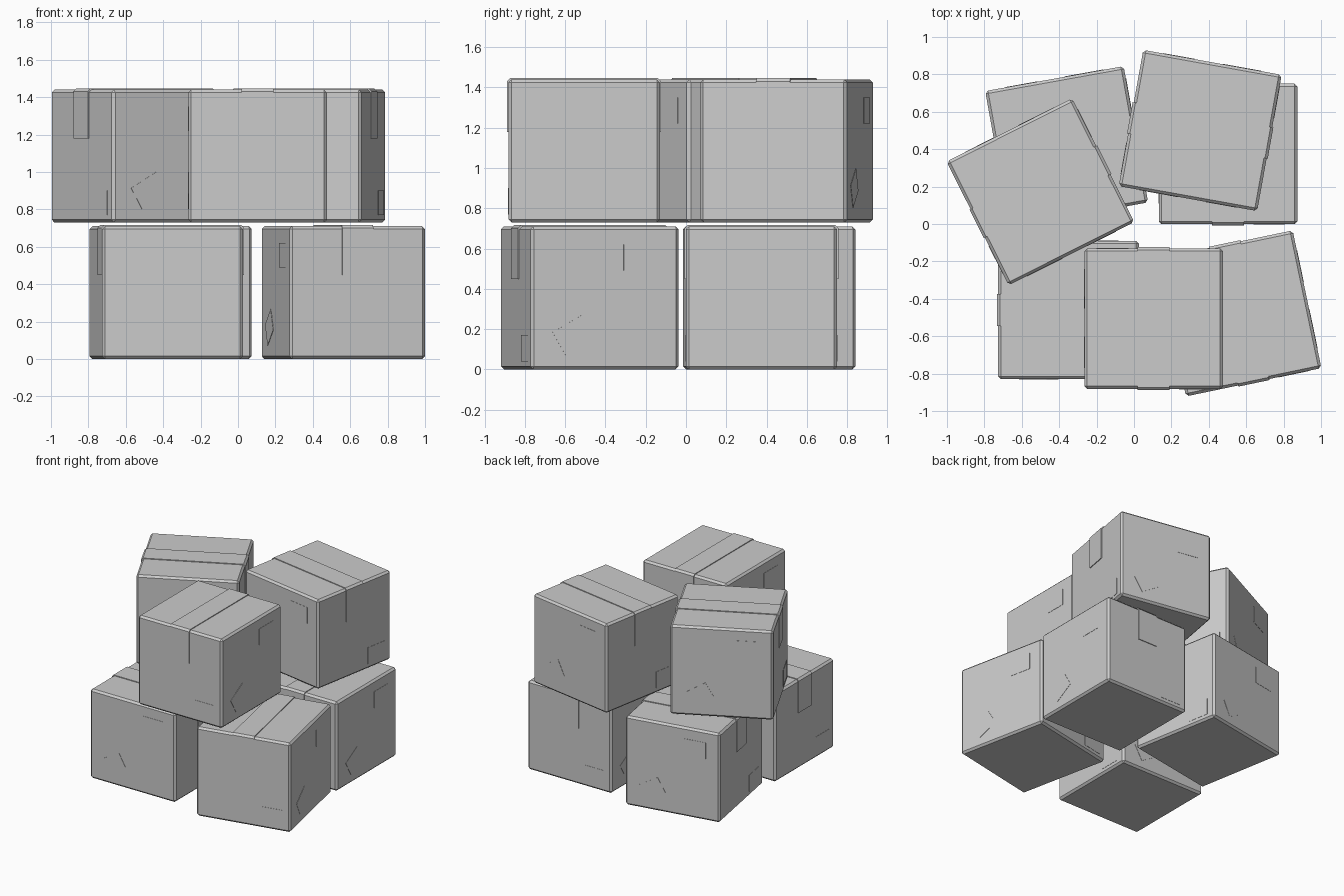
import bpy, bmesh, math
from mathutils import Matrix, Vector

cube = bpy.data.objects.get("Cube")
if cube:
    bpy.data.objects.remove(cube, do_unlink=True)

W, D, H = 0.74, 0.752, 0.71      # carton width, depth (along tape), height
BEVEL = 0.015
TAPE_W, TAPE_DROP, TAPE_T = 0.17, 0.262, 0.006
LABEL = (0.17, 0.13, 0.002)

grey = bpy.data.materials.new("carton_grey")
grey.use_nodes = True
colour = (0.6, 0.6, 0.6, 1)
grey.diffuse_color = colour
grey.node_tree.nodes["Principled BSDF"].inputs["Base Color"].default_value = colour


def finish(bm, name):
    bmesh.ops.recalc_face_normals(bm, faces=bm.faces)
    mesh = bpy.data.meshes.new(name)
    bm.to_mesh(mesh)
    bm.free()
    mesh.materials.append(grey)
    return mesh


# Carton: a chamfered block standing on its base
def carton_mesh():
    bm = bmesh.new()
    bmesh.ops.create_cube(bm, size=1, matrix=Matrix.Translation((0, 0, H / 2))
                          @ Matrix.Diagonal((W, D, H, 1)))
    bmesh.ops.bevel(bm, geom=bm.edges[:], offset=BEVEL, segments=1,
                    affect='EDGES', profile=0.5)
    return finish(bm, "carton")


# Tape: a strip folded over the top and down both ends
def tape_mesh():
    def half(grow):
        y, z = D / 2 + grow, H + grow
        return [(y, H - TAPE_DROP), (y, z - BEVEL), (y - BEVEL, z)]

    def fold(grow):
        side = half(grow)
        return side + [(-y, z) for y, z in reversed(side)]

    bm = bmesh.new()
    outline = fold(TAPE_T) + fold(-0.002)[::-1]
    face = bm.faces.new([bm.verts.new((-TAPE_W / 2, y, z)) for y, z in outline])
    ext = bmesh.ops.extrude_face_region(bm, geom=[face])
    verts = [g for g in ext["geom"] if isinstance(g, bmesh.types.BMVert)]
    bmesh.ops.translate(bm, verts=verts, vec=(TAPE_W, 0, 0))
    return finish(bm, "tape")


# Labels: thin plates, two on each plain side and one on each taped end
def label_mesh():
    bm = bmesh.new()

    def plate(turn, reach, across, z, tilt):
        m = (Matrix.Rotation(turn, 4, 'Z')
             @ Matrix.Translation((across, -reach, z))
             @ Matrix.Rotation(tilt, 4, 'Y')
             @ Matrix.Diagonal((LABEL[0], LABEL[2] * 2, LABEL[1], 1)))
        bmesh.ops.create_cube(bm, size=1, matrix=m)

    for turn in (0, math.pi):
        plate(turn + math.pi / 2, W / 2, 0.18, 0.555, 0)
        plate(turn + math.pi / 2, W / 2, -0.16, 0.17, math.radians(-30))
        plate(turn, D / 2, 0.22, 0.105, 0)
    return finish(bm, "labels")


parts = {"carton": carton_mesh(), "tape": tape_mesh(), "labels": label_mesh()}

# Stack: name, centre x, centre y, base height, turn in degrees
UPPER = 0.73
stack = [
    ("lower_front_left", 0.563, -0.478, 0, 11.8),
    ("lower_back_left", 0.503, 0.375, 0, 0),
    ("lower_back_right", -0.36, 0.413, 0, -79.8),
    ("lower_front_right", -0.35, -0.46, 0, -90),
    ("upper_front", 0.105, -0.506, UPPER, 0),
    ("upper_back_right", -0.5, 0.172, UPPER, -63.3),
    ("upper_back_left", 0.354, 0.5, UPPER, 79.8),
]
for place, x, y, z, turn in stack:
    for part, mesh in parts.items():
        ob = bpy.data.objects.new(f"{place}_{part}", mesh)
        ob.location = Vector((x, y, z))
        ob.rotation_euler.z = math.radians(turn)
        bpy.context.collection.objects.link(ob)
